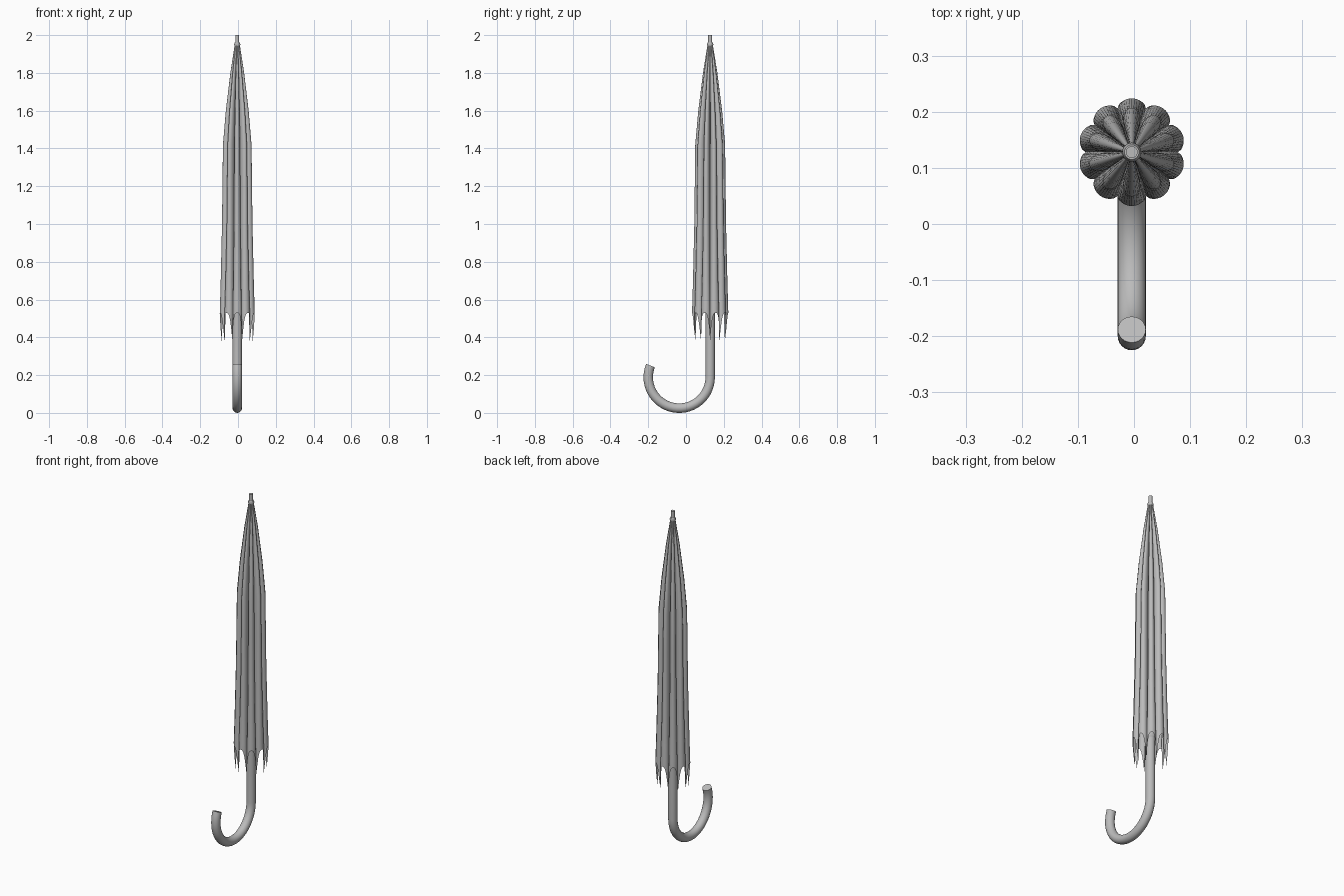
import bpy, bmesh, math
from mathutils import Vector

cube = bpy.data.objects.get("Cube")
if cube:
    bpy.data.objects.remove(cube)

CX, CY = -0.004, 0.128      # axis of the shaft
LOBES, STEPS = 10, 12       # folds and columns per fold
HEM_START = 0.66

grey = bpy.data.materials.new("plain grey")
grey.use_nodes = True
colour = (0.5, 0.5, 0.5, 1)
grey.diffuse_color = colour
grey.node_tree.nodes["Principled BSDF"].inputs["Base Color"].default_value = colour


def finish(name, bm, angle):
    """Turn a bmesh into a smooth-shaded grey object."""
    mesh = bpy.data.meshes.new(name)
    bmesh.ops.recalc_face_normals(bm, faces=bm.faces)
    bm.to_mesh(mesh)
    bm.free()
    mesh.materials.append(grey)
    obj = bpy.data.objects.new(name, mesh)
    bpy.context.collection.objects.link(obj)
    bpy.ops.object.select_all(action="DESELECT")
    obj.select_set(True)
    bpy.context.view_layer.objects.active = obj
    bpy.ops.object.shade_smooth_by_angle(angle=math.radians(angle))
    return obj


def skin(bm, rings, cap=False):
    """Join closed rings of points with quads."""
    rows = [[bm.verts.new(p) for p in ring] for ring in rings]
    n = len(rows[0])
    for a, b in zip(rows, rows[1:]):
        for i in range(n):
            j = (i + 1) % n
            bm.faces.new((a[i], a[j], b[j], b[i]))
    if cap:
        bm.faces.new(rows[0])
        bm.faces.new(rows[-1])


def lathe(name, profile, sides=24):
    """Revolve (radius, height) points about the shaft axis."""
    bm = bmesh.new()
    turns = [math.tau * i / sides for i in range(sides)]
    skin(bm, [[(CX + r * math.cos(t), CY + r * math.sin(t), z) for t in turns]
              for r, z in profile], cap=True)
    return finish(name, bm, 40)


# Folded canopy: height, ridge radius, groove radius
PROFILE = [(1.955, .013, .011), (1.9, .022, .014), (1.8, .038, .020),
           (1.6, .063, .030), (1.42, .079, .038), (1.0, .084, .050),
           (0.7, .091, .066), (0.53, .096, .076), (0.38, .098, .082)]


def radii(z):
    for (z0, a0, b0), (z1, a1, b1) in zip(PROFILE, PROFILE[1:]):
        if z >= z1 - 1e-6:
            f = (z0 - z) / (z0 - z1)
            return a0 + f * (a1 - a0), b0 + f * (b1 - b0)
    return PROFILE[-1][1:]


def canopy_point(column, level):
    """Level is a height, or a (fraction,) of the way down to the scalloped hem."""
    u = 2 * (column % STEPS) / STEPS - 1
    if isinstance(level, tuple):
        hem = 0.53 - 0.15 * abs(u) ** 3
        z = HEM_START + level[0] * (hem - HEM_START)
    else:
        z = level
    ridge, groove = radii(z)
    r = groove + (ridge - groove) * (1 - u * u) ** 0.6
    t = math.pi / 2 + math.tau / LOBES * (column / STEPS - 0.5)
    return (CX + r * math.cos(t), CY + r * math.sin(t), z)


levels = [1.955, 1.93, 1.9, 1.85, 1.8, 1.7, 1.6, 1.5, 1.42, 1.2, 1.0, 0.85,
          0.7, HEM_START, (0.33,), (0.67,), (1.0,)]
bm = bmesh.new()
skin(bm, [[canopy_point(c, lv) for c in range(LOBES * STEPS)] for lv in levels])
finish("canopy", bm, 50)

# Shaft with its pointed end, the top cap and the runner inside the hem
lathe("shaft", [(.0105, .5), (.0105, 2.0)])
lathe("top_cap", [(.013, 1.94), (.017, 1.95), (.013, 1.962)])
lathe("runner", [(.022, .54), (.03, .55), (.03, .575), (.018, .585), (.018, .64)])

# Hooked handle swept along a straight run and an arc
R, TUBE, ZC = 0.164, 0.025, 0.189
path = [(Vector((CX, CY, z)), 0.0) for z in (0.55, 0.37)]
for i in range(29):
    a = math.radians(202) * i / 28
    path.append((Vector((CX, CY - R + R * math.cos(a), ZC - R * math.sin(a))), a))
rings = []
for centre, a in path:
    out = Vector((0, math.cos(a), -math.sin(a)))
    rings.append([centre + TUBE * (math.cos(t) * out + math.sin(t) * Vector((1, 0, 0)))
                  for t in (math.tau * k / 24 for k in range(24))])
bm = bmesh.new()
skin(bm, rings, cap=True)
finish("hooked_handle", bm, 40)
